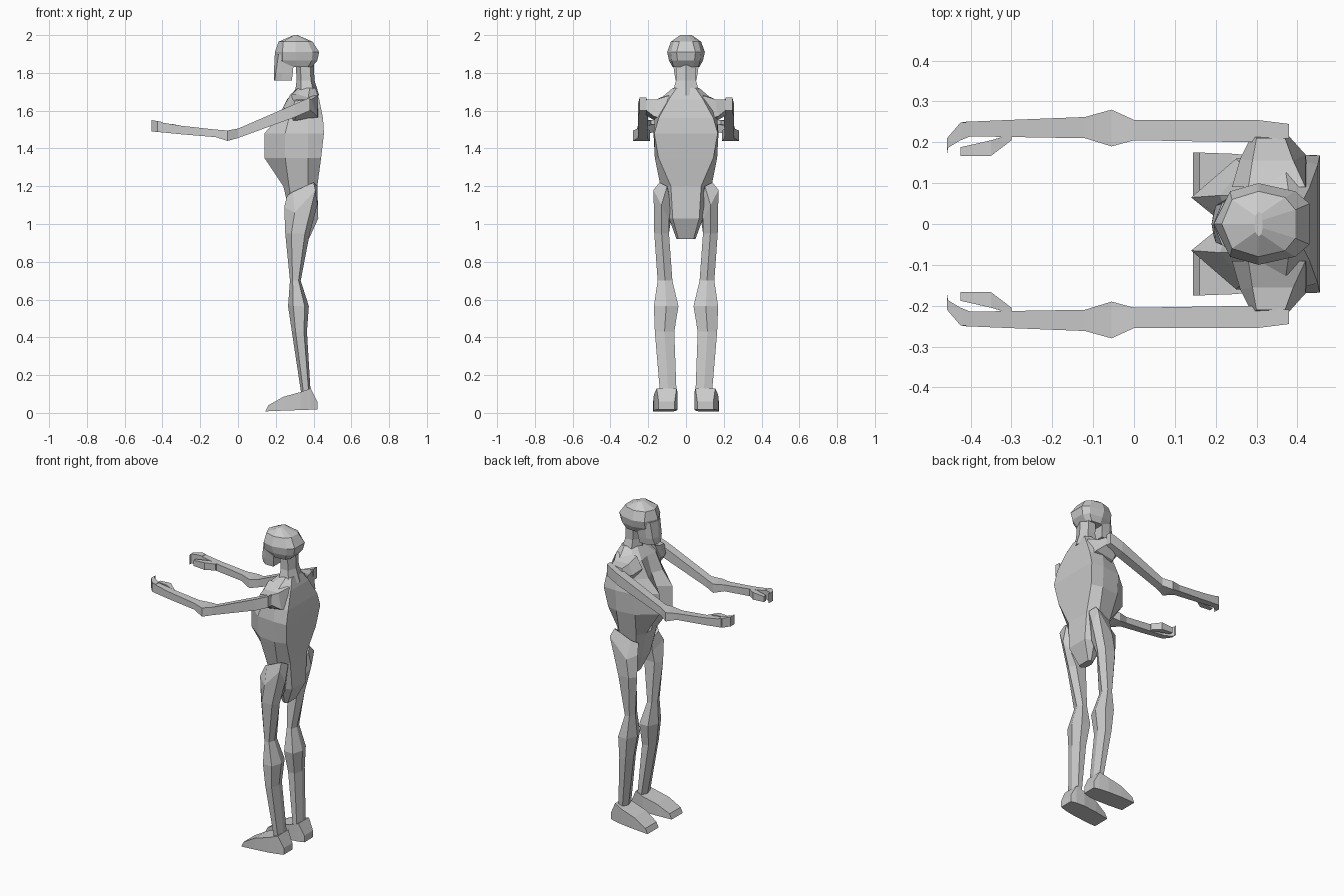
import bpy, bmesh


def loft(name, rings, mirror=False):
    """Skin a list of equal-length point rings, cap the ends, optionally mirror in y."""
    bm = bmesh.new()
    vs = [[bm.verts.new(p) for p in r] for r in rings]
    n = len(vs[0])
    for a, b in zip(vs, vs[1:]):
        for i in range(n):
            j = (i + 1) % n
            bm.faces.new((a[i], a[j], b[j], b[i]))
    bm.faces.new(vs[0])
    bm.faces.new(vs[-1][::-1])
    bmesh.ops.recalc_face_normals(bm, faces=bm.faces[:])
    me = bpy.data.meshes.new(name)
    bm.to_mesh(me)
    bm.free()
    ob = bpy.data.objects.new(name, me)
    bpy.context.collection.objects.link(ob)
    if mirror:
        m = ob.modifiers.new("Mirror", 'MIRROR')
        m.use_axis = (False, True, False)
        m.use_mirror_merge = False
    return ob


def sym(z, half):
    """Full ring from front-to-back half outline; the first point is on the centre line."""
    return [(x, y, z) for x, y in half] + [(x, -y, z) for x, y in half[:0:-1]]


def hexring(z, x0, x1, y0, y1):
    """Six-sided horizontal section with points at front and back."""
    ym, xa, xb = (y0 + y1) / 2, x0 + (x1 - x0) * .25, x0 + (x1 - x0) * .8
    return [(x0, ym, z), (xa, y1, z), (xb, y1, z),
            (x1, ym, z), (xb, y0, z), (xa, y0, z)]


def box_x(x, y0, y1, z0, z1, lean=0):
    """Rectangular section across x, top edge shifted by lean."""
    return [(x, y0, z0), (x, y1, z0), (x + lean, y1, z1), (x + lean, y0, z1)]


# Torso and pelvis
loft("torso", [
    sym(1.72, [(.31, 0), (.32, .03), (.34, .055), (.38, .07), (.41, .05)]),
    sym(1.66, [(.27, 0), (.26, .07), (.29, .12), (.37, .14), (.43, .09)]),
    sym(1.56, [(.24, 0), (.21, .07), (.27, .14), (.37, .165), (.45, .145)]),
    sym(1.48, [(.22, 0), (.14, .065), (.25, .16), (.37, .172), (.455, .168)]),
    sym(1.35, [(.22, 0), (.14, .065), (.25, .15), (.37, .165), (.44, .145)]),
    sym(1.2, [(.24, 0), (.24, .05), (.27, .11), (.37, .135), (.42, .08)]),
    sym(1.03, [(.28, 0), (.28, .04), (.30, .075), (.37, .09), (.425, .07)]),
    sym(.92, [(.33, 0), (.33, .02), (.34, .04), (.36, .05), (.375, .04)]),
])

# Neck
loft("neck", [hexring(1.68, .30, .43, -.075, .075),
              hexring(1.76, .31, .405, -.053, .053),
              hexring(1.87, .305, .40, -.055, .055)])

# Skull and jaw
loft("head", [
    sym(1.83, [(.24, 0), (.26, .055), (.31, .07), (.37, .065), (.39, .04)]),
    sym(1.865, [(.20, 0), (.235, .07), (.31, .09), (.39, .075), (.42, .045)]),
    sym(1.91, [(.195, 0), (.235, .08), (.305, .1), (.395, .08), (.43, .05)]),
    sym(1.965, [(.215, 0), (.24, .06), (.305, .08), (.37, .065), (.395, .035)]),
    sym(2.0, [(.295, 0), (.297, .02), (.305, .03), (.312, .025), (.315, .01)]),
])
loft("jaw", [
    sym(1.76, [(.19, 0), (.195, .03), (.23, .055), (.285, .055)]),
    sym(1.80, [(.19, 0), (.20, .045), (.235, .06), (.29, .062)]),
    sym(1.90, [(.195, 0), (.215, .05), (.24, .07), (.30, .075)]),
])

# Legs
loft("leg", [
    [(.26, .10, 1.15), (.29, .13, 1.17), (.40, .14, 1.22),
     (.42, .10, 1.20), (.38, .08, 1.1), (.29, .07, 1.1)],
    [(.245, .13, 1.09), (.30, .165, 1.06), (.41, .172, 1.18),
     (.42, .13, 1.10), (.39, .09, 1.02), (.29, .08, 1.02)],
    hexring(.95, .25, .38, .09, .168),
    hexring(.70, .275, .332, .072, .15),
    hexring(.565, .265, .375, .04, .17),
    hexring(.43, .285, .365, .062, .165),
    hexring(.10, .335, .385, .05, .137),
], mirror=True)

# Feet
loft("foot", [
    box_x(.145, .065, .175, .008, .04, .015),
    box_x(.24, .052, .172, .012, .085),
    box_x(.33, .045, .165, .015, .11),
    box_x(.385, .05, .155, .017, .13),
    box_x(.42, .06, .145, .018, .06),
], mirror=True)

# Shoulders, running outward from the chest into the arms
loft("shoulder", [
    [(.24, .09, 1.62), (.28, .09, 1.69), (.42, .09, 1.68), (.43, .10, 1.55), (.28, .1, 1.54)],
    [(.26, .16, 1.60), (.29, .155, 1.66), (.39, .155, 1.66), (.42, .17, 1.57), (.30, .17, 1.55)],
    [(.29, .22, 1.60), (.30, .21, 1.65), (.37, .21, 1.66), (.375, .22, 1.61), (.31, .22, 1.58)],
], mirror=True)

# Arms from shoulder to palm
loft("arm", [
    box_x(.38, .21, .245, 1.60, 1.67),
    box_x(.30, .20, .255, 1.565, 1.635),
    box_x(0, .205, .255, 1.455, 1.505),
    box_x(-.055, .19, .28, 1.44, 1.495),
    box_x(-.12, .21, .262, 1.46, 1.50),
    box_x(-.30, .213, .255, 1.475, 1.52),
    box_x(-.42, .215, .25, 1.487, 1.54),
], mirror=True)

# Curled fingers and thumb
loft("fingers", [
    box_x(-.40, .215, .25, 1.485, 1.54),
    box_x(-.425, .205, .248, 1.487, 1.545),
    box_x(-.458, .185, .21, 1.49, 1.55),
    box_x(-.455, .168, .175, 1.49, 1.55),
], mirror=True)
loft("thumb", [
    box_x(-.30, .205, .22, 1.48, 1.52),
    box_x(-.35, .167, .205, 1.485, 1.53),
    box_x(-.425, .167, .188, 1.49, 1.525),
], mirror=True)
